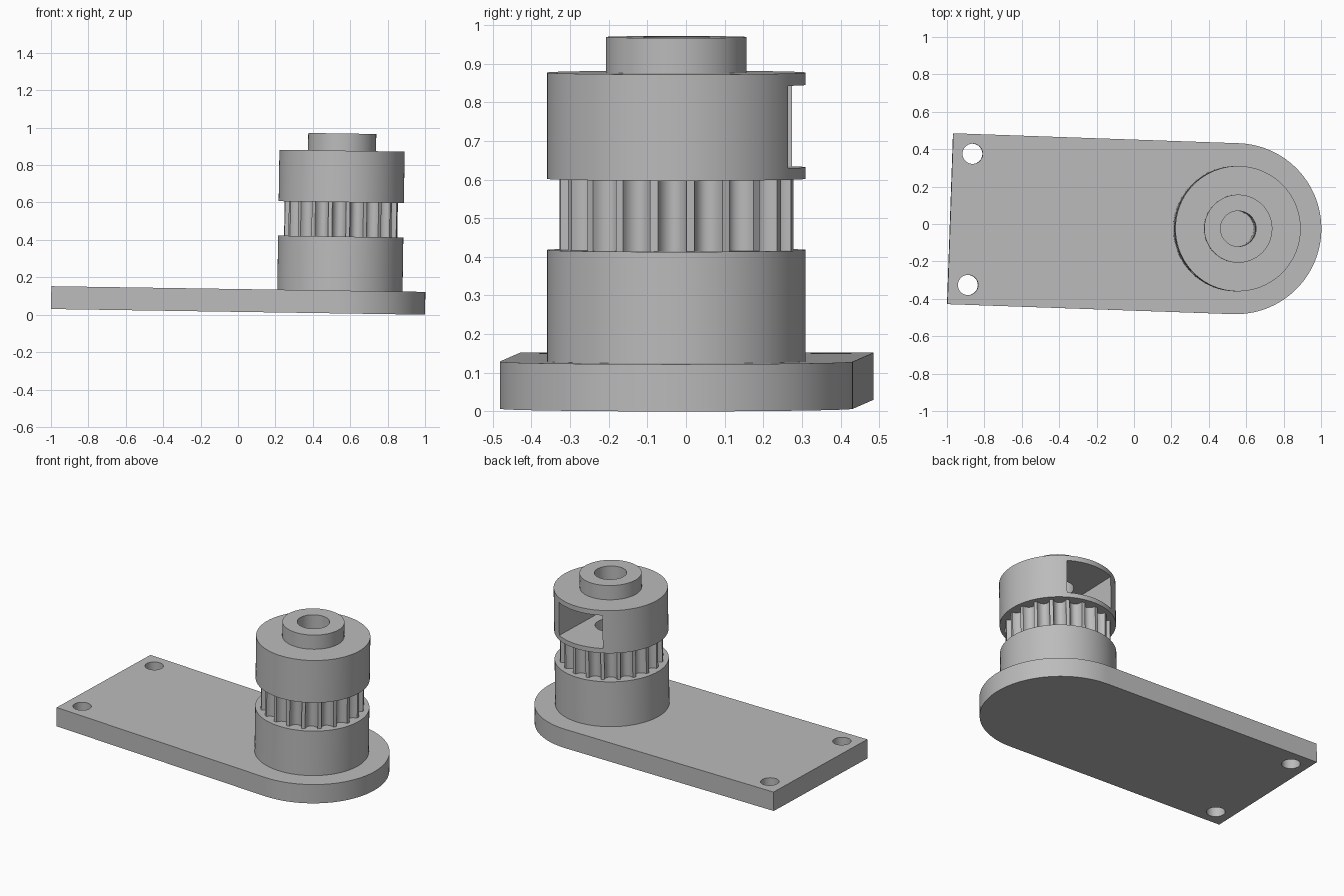
import bpy, bmesh, math
from mathutils import Matrix

old = bpy.data.objects.get("Cube")
if old:
    bpy.data.objects.remove(old, do_unlink=True)

grey = bpy.data.materials.new("plain grey")
grey.use_nodes = True
GREY = (0.5, 0.5, 0.5, 1)
grey.diffuse_color = GREY
grey.node_tree.nodes["Principled BSDF"].inputs["Base Color"].default_value = GREY

# Whole part leans very slightly and is turned about its post
PLACE = (Matrix.Translation((0.543, -0.025, 0.007))
         @ Matrix.Rotation(math.radians(0.87), 4, 'Y')
         @ Matrix.Rotation(math.radians(-2), 4, 'Z'))

PLATE_TOP, BASE_TOP, DRUM_LOW, DRUM_TOP, HUB_TOP = 0.122, 0.411, 0.595, 0.87, 0.962
BORE, DRUM_R, TOOTH_R, HUB_R = 0.095, 0.335, 0.304, 0.182
TEETH = 20


def circle(r, n=96, x=0, y=0):
    return [(x + r * math.cos(math.tau * i / n), y + r * math.sin(math.tau * i / n))
            for i in range(n)]


def prism(name, outline, z0, z1):
    """Extrude a closed outline from z0 to z1."""
    bm = bmesh.new()
    face = bm.faces.new([bm.verts.new((x, y, z0)) for x, y in outline])
    top = bmesh.ops.extrude_face_region(bm, geom=[face])["geom"]
    bmesh.ops.translate(bm, vec=(0, 0, z1 - z0),
                        verts=[v for v in top if isinstance(v, bmesh.types.BMVert)])
    bmesh.ops.recalc_face_normals(bm, faces=bm.faces)
    mesh = bpy.data.meshes.new(name)
    bm.to_mesh(mesh)
    bm.free()
    mesh.materials.append(grey)
    ob = bpy.data.objects.new(name, mesh)
    ob.matrix_world = PLACE
    bpy.context.collection.objects.link(ob)
    return ob


def cut(ob, cutter):
    """Subtract a cutter and discard it."""
    mod = ob.modifiers.new("cut", 'BOOLEAN')
    mod.operation, mod.solver, mod.object = 'DIFFERENCE', 'EXACT', cutter
    bpy.context.view_layer.objects.active = ob
    bpy.ops.object.modifier_apply(modifier=mod.name)
    bpy.data.objects.remove(cutter, do_unlink=True)


def tooth_outline():
    """Narrow lands separated by rounded grooves."""
    half, depth, pts = 0.39, 0.04, []
    for i in range(TEETH):
        for k in range(-5, 6):
            s = math.sin(k / 5 * math.pi / 2)
            a = (i + half * s) * math.tau / TEETH
            r = TOOTH_R - depth * math.sqrt(max(0, 1 - s * s))
            pts.append((r * math.cos(a), r * math.sin(a)))
    return pts


# Mounting plate with a round end and two screw holes
arc = [(0.457 * math.sin(a), -0.457 * math.cos(a))
       for a in (math.pi * i / 64 for i in range(65))]
plate = prism("mounting_plate", arc + [(-1.528, 0.457), (-1.528, -0.457)], 0, PLATE_TOP)
for side in (-1, 1):
    cut(plate, prism("screw_hole", circle(0.054, 48, -1.421, side * 0.351), -0.1, 0.3))

# Post stack: base, toothed ring, upper drum and hub
base = prism("base_drum", circle(DRUM_R), PLATE_TOP, BASE_TOP)
ring = prism("toothed_ring", tooth_outline(), BASE_TOP, DRUM_LOW)
drum = prism("upper_drum", circle(DRUM_R), DRUM_LOW, DRUM_TOP)
hub = prism("top_hub", circle(HUB_R), DRUM_TOP, HUB_TOP)

# Square pocket open to the back of the upper drum
pocket = [(-0.16, -0.16), (0.16, -0.16), (0.16, 0.5), (-0.16, 0.5)]
cut(drum, prism("pocket", pocket, DRUM_LOW + 0.03, DRUM_TOP - 0.032))

# Bore down the whole post
for ob in (base, ring, drum, hub):
    cut(ob, prism("bore", circle(BORE, 64), 0, 1.2))

bpy.ops.object.select_all(action='DESELECT')
for ob in (plate, base, ring, drum, hub):
    ob.select_set(True)
    bpy.context.view_layer.objects.active = ob
bpy.ops.object.shade_smooth_by_angle(angle=math.radians(30))
